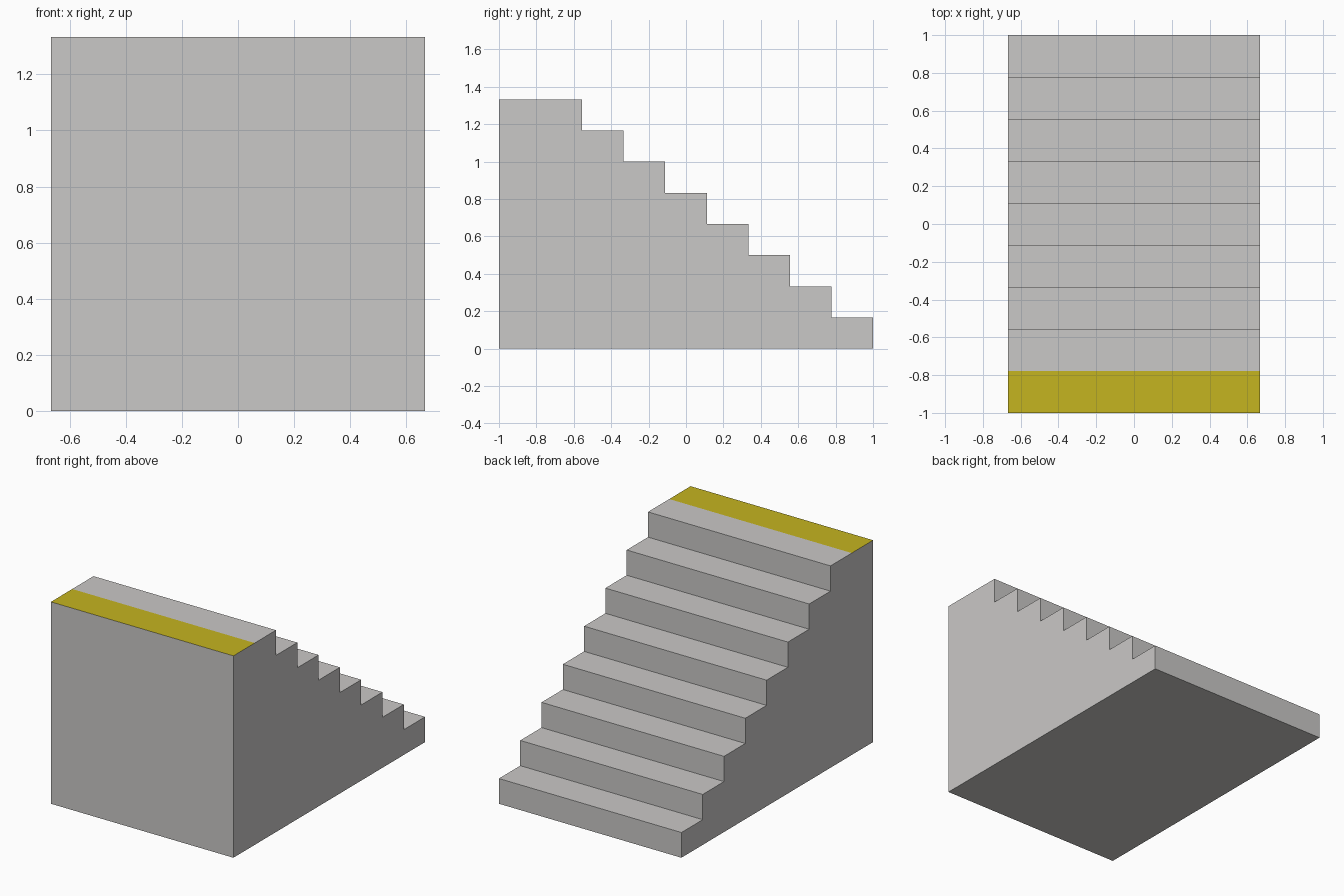
import bpy, bmesh

if "Cube" in bpy.data.objects:
    bpy.data.objects.remove(bpy.data.objects["Cube"])

W, STEPS = 2 / 3, 8          # half width, number of steps
RUN, RISE = 2 / 9, 1 / 6     # tread depth and step height


def material(name, color):
    m = bpy.data.materials.new(name)
    m.diffuse_color = (*color, 1)
    m.use_nodes = True
    m.node_tree.nodes["Principled BSDF"].inputs["Base Color"].default_value = m.diffuse_color
    return m


grey = material("concrete grey", (0.59, 0.58, 0.57))
yellow = material("warning yellow", (0.56, 0.46, 0.014))

# Stepped side profile (y, z), rising from the back to the front landing
profile = [(-1, 0), (1, 0)]
for i in range(STEPS):
    profile += [(1 - i * RUN, (i + 1) * RISE), (1 - (i + 1) * RUN, (i + 1) * RISE)]
profile.append((-1, STEPS * RISE))   # landing runs one tread further

# Extrude the profile across the width
bm = bmesh.new()
side = bm.faces.new([bm.verts.new((-W, y, z)) for y, z in profile])
ext = bmesh.ops.extrude_face_region(bm, geom=[side])
bmesh.ops.translate(bm, vec=(2 * W, 0, 0),
                    verts=[v for v in ext["geom"] if isinstance(v, bmesh.types.BMVert)])
bmesh.ops.recalc_face_normals(bm, faces=bm.faces)

# Yellow strip on the front half of the landing
for f in bm.faces:
    c = f.calc_center_median()
    if f.normal.z > 0.9 and c.y < -1 + RUN:
        f.material_index = 1

mesh = bpy.data.meshes.new("staircase")
bm.to_mesh(mesh)
bm.free()
mesh.materials.append(grey)
mesh.materials.append(yellow)
stairs = bpy.data.objects.new("staircase", mesh)
bpy.context.collection.objects.link(stairs)
